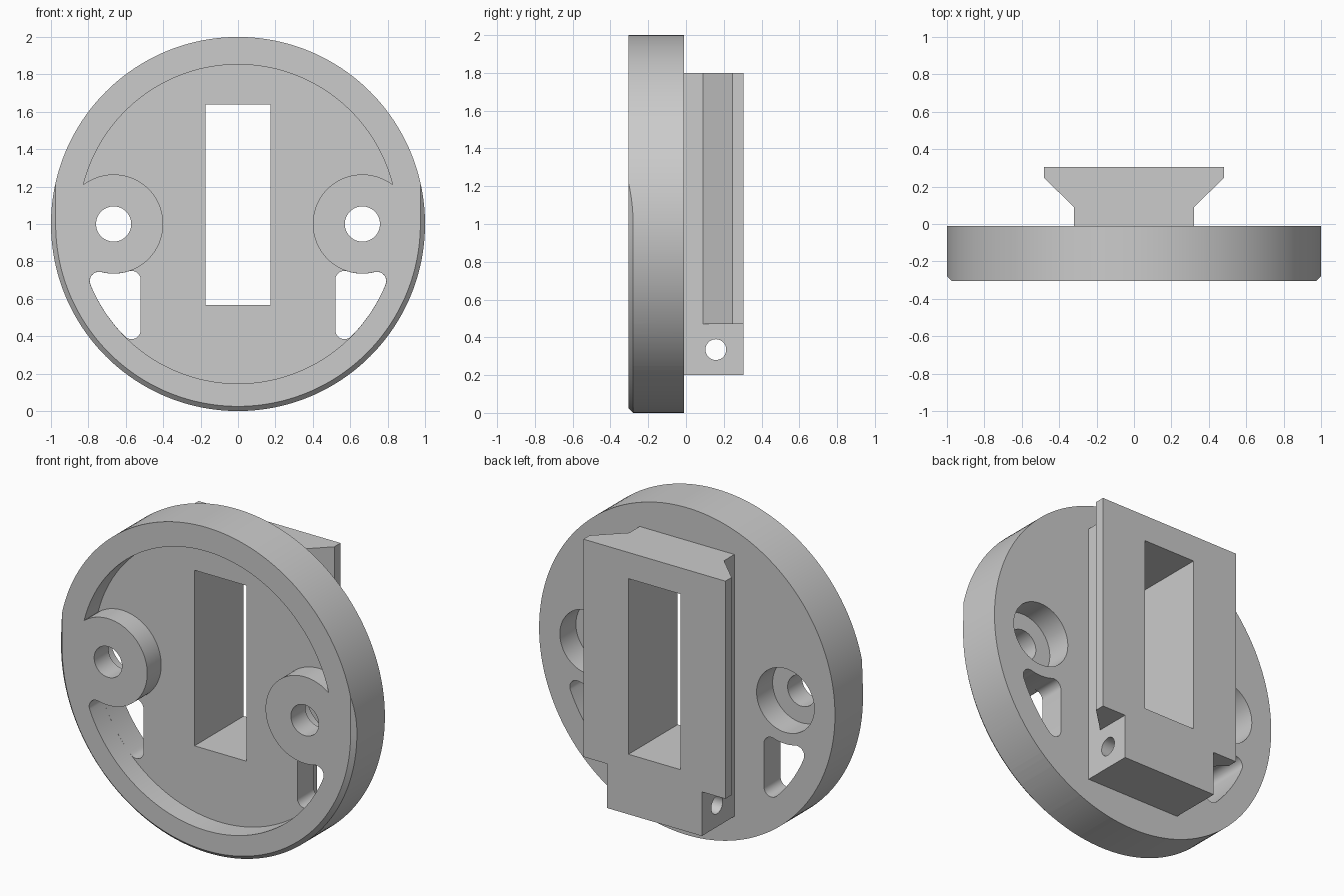
import bpy, bmesh
from math import sin, cos, pi, atan2, sqrt, radians

if "Cube" in bpy.data.objects:
    bpy.data.objects.remove(bpy.data.objects["Cube"])

FRONT, BACK, RAIL_BACK = -0.305, -0.01, 0.305
FLOOR = -0.17                # bottom of the front recess
RIM, BOSS, FILLET = 0.853, 0.265, 0.05
HOLE_X = 0.665               # screw position
GAP = 0.0005                 # keeps vent walls just inside the recess walls

grey = bpy.data.materials.new("light_grey")
grey.use_nodes = True
colour = (0.6, 0.6, 0.6, 1)
grey.diffuse_color = colour
grey.node_tree.nodes["Principled BSDF"].inputs["Base Color"].default_value = colour


def arc(cx, cz, r, a0, a1, n=24):
    return [(cx + r * cos(a0 + (a1 - a0) * i / n), cz + r * sin(a0 + (a1 - a0) * i / n))
            for i in range(n + 1)]


def circle(cx, cz, r, n=64):
    return arc(cx, cz, r, 0, 2 * pi, n)[:-1]


def box(x0, x1, z0, z1):
    return [(x0, z0), (x1, z0), (x1, z1), (x0, z1)]


def flip(points):
    return [(-x, z) for x, z in reversed(points)]


def loft(name, first, second, lo, hi, axis="y"):
    """Solid between two matching outlines placed at lo and hi on an axis."""
    place = {"x": lambda p, d: (d, p[0], p[1]),
             "y": lambda p, d: (p[0], d, p[1]),
             "z": lambda p, d: (p[0], p[1], d)}[axis]
    bm = bmesh.new()
    a = [bm.verts.new(place(p, lo)) for p in first]
    b = [bm.verts.new(place(p, hi)) for p in second]
    bm.faces.new(a)
    bm.faces.new(b)
    for i in range(len(a)):
        j = (i + 1) % len(a)
        bm.faces.new((a[i], a[j], b[j], b[i]))
    bmesh.ops.recalc_face_normals(bm, faces=bm.faces)
    mesh = bpy.data.meshes.new(name)
    bm.to_mesh(mesh)
    bm.free()
    mesh.materials.append(grey)
    obj = bpy.data.objects.new(name, mesh)
    bpy.context.collection.objects.link(obj)
    return obj


def prism(name, outline, lo, hi, axis="y"):
    return loft(name, outline, outline, lo, hi, axis)


def combine(target, tool, operation="DIFFERENCE"):
    mod = target.modifiers.new(tool.name, "BOOLEAN")
    mod.operation, mod.solver, mod.object = operation, "EXACT", tool
    bpy.context.view_layer.objects.active = target
    bpy.ops.object.modifier_apply(modifier=mod.name)
    bpy.data.objects.remove(tool)


def fillet_centres(rim, boss, f):
    """Centres of the vent corners: rim/boss, boss/side and rim/side."""
    big, small = rim - f, boss + f
    ax = (big ** 2 - small ** 2 + HOLE_X ** 2) / (2 * HOLE_X)
    side = 0.52 + f
    return ((ax, -sqrt(big ** 2 - ax ** 2)),
            (side, -sqrt(small ** 2 - (HOLE_X - side) ** 2)),
            (side, -sqrt(big ** 2 - side ** 2)))


def recess_outline():
    a, _, _ = fillet_centres(RIM, BOSS, FILLET)
    px = (RIM ** 2 - BOSS ** 2 + HOLE_X ** 2) / (2 * HOLE_X)
    pz = sqrt(RIM ** 2 - px ** 2)
    to_boss = atan2(-a[1], HOLE_X - a[0])
    radial = atan2(a[1], a[0])
    half = arc(0, 0, RIM, pi / 2, atan2(pz, px), 48)
    half += arc(HOLE_X, 0, BOSS, atan2(pz, px - HOLE_X), to_boss + pi, 64)[1:]
    half += arc(*a, FILLET, to_boss, radial, 12)[1:]
    half += arc(0, 0, RIM, radial, -pi / 2, 48)[1:]
    return half + flip(half)[1:-1]


def vent_outline():
    rim, boss, f = RIM - GAP, BOSS + GAP, FILLET - GAP
    a, b, c = fillet_centres(rim, boss, f)
    a_out, c_out = atan2(a[1], a[0]), atan2(c[1], c[0])
    a_boss = atan2(-a[1], HOLE_X - a[0])
    b_boss = atan2(-b[1], HOLE_X - b[0])
    pts = arc(0, 0, rim, a_out, c_out)[1:]
    pts += arc(*c, f, c_out, -pi, 12)[1:]
    pts += arc(*b, f, pi, b_boss, 12)
    pts += arc(HOLE_X, 0, boss, b_boss - pi, a_boss - pi, 12)[1:]
    return pts + arc(*a, f, a_boss, a_out, 12)[1:]


def raised(points):
    return [(x, z + 1) for x, z in points]


def u_shape(r):
    return arc(0, 1, r, -pi, 0, 96) + [(r, 2.6), (-r, 2.6)]


# Round plate, with its front edge bevelled around the lower half
body = prism("mounting_plate", circle(0, 1, 1, 192), FRONT, BACK)
combine(body, loft("edge_bevel", u_shape(0.965), u_shape(1.385), FRONT - 0.01, FRONT + 0.41), "INTERSECT")

# Front recess around the two screw bosses
combine(body, prism("recess", raised(recess_outline()), FRONT - 0.1, FLOOR))

# Screw holes, rear counterbores and vents on both sides
for side in (1, -1):
    combine(body, prism("screw_hole", circle(side * HOLE_X, 1, 0.094), -0.5, 0.1))
    combine(body, prism("counterbore", circle(side * HOLE_X, 1, 0.195), -0.165, 0.1))
    vent = vent_outline()
    combine(body, prism("vent", raised(vent if side > 0 else flip(vent)), FLOOR - 0.05, 0.1))

# Dovetail rail on the back, cut narrower at its foot
half_profile = [(0.32, -0.06), (0.32, 0.09), (0.48, 0.245), (0.48, RAIL_BACK)]
rail = prism("dovetail_rail", half_profile + flip(half_profile), 0.2, 1.8, "z")
for x0, x1 in ((0.3205, 0.6), (-0.6, -0.3205)):
    combine(rail, prism("foot_notch", box(x0, x1, 0.1, 0.47), 0.05, 0.4))
combine(rail, prism("pin_hole", circle(0.158, 0.335, 0.055, 48), -0.6, 0.6, "x"))
combine(body, rail, "UNION")

# Rectangular window right through plate and rail
combine(body, prism("window", box(-0.175, 0.175, 0.567, 1.64), -0.5, 0.5))

bpy.ops.object.select_all(action="DESELECT")
body.select_set(True)
bpy.context.view_layer.objects.active = body
bpy.ops.object.shade_smooth_by_angle(angle=radians(25))
